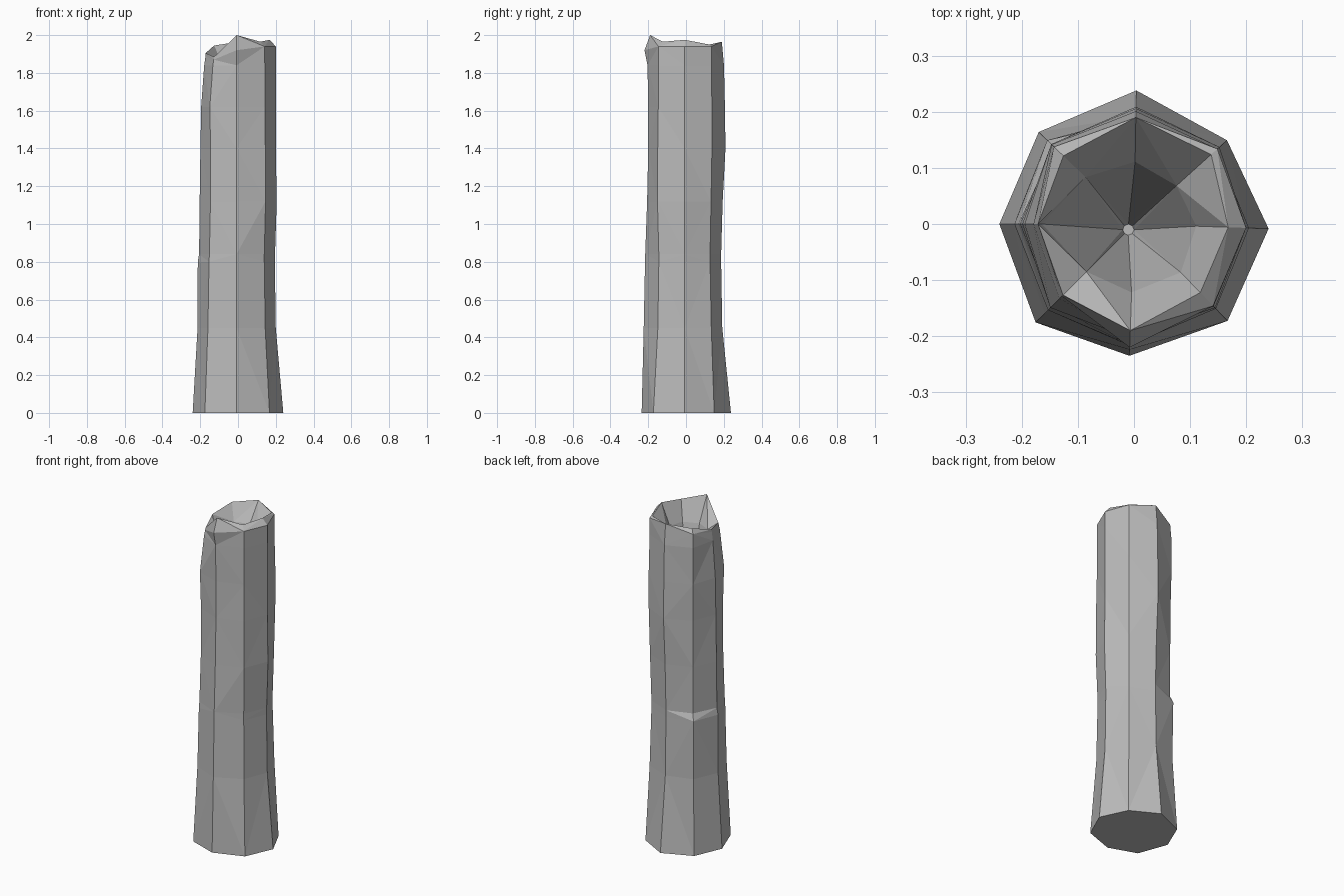
import bpy, bmesh
from math import cos, sin, radians

cube = bpy.data.objects.get("Cube")
if cube:
    bpy.data.objects.remove(cube, do_unlink=True)

# One grey stone material
stone = bpy.data.materials.new("grey_stone")
stone.use_nodes = True
grey = (0.5, 0.5, 0.5, 1)
stone.diffuse_color = grey
stone.node_tree.nodes["Principled BSDF"].inputs["Base Color"].default_value = grey

# Corner directions, starting at +x and going counter-clockwise
ANGLES = [radians(a) for a in (-2, 42, 89, 136, 180, 225, 268, 314)]

# Worn shaft: height, then corner radii in thousandths
SHAFT = [
    (0.00, (240, 223, 238, 236, 240, 248, 235, 240)),
    (0.45, (200, 200, 192, 210, 214, 225, 224, 207)),
    (0.80, (195, 190, 186, 215, 213, 217, 217, 200)),
    (0.84, (196, 190, 186, 196, 206, 214, 216, 200)),
    (1.12, (205, 198, 194, 198, 203, 206, 206, 210)),
    (1.40, (200, 205, 209, 200, 199, 205, 200, 208)),
    (1.62, (200, 205, 206, 205, 195, 211, 200, 204)),
    (1.84, (200, 200, 201, 204, 179, 188, 204, 204)),
]

# Broken top: corner radii and heights
EDGE_R = (200, 200, 191, 198, 172, 182, 220, 203)
EDGE_Z = (1.94, 1.94, 1.95, 1.92, 1.89, 1.87, 1.92, 1.94)
LIP_R = (168, 185, 190, 175, 171, 179, 190, 170)
LIP_Z = (1.975, 1.95, 1.965, 1.945, 1.905, 1.885, 2.0, 1.965)
BOWL_R = (111, 102, 111, 120, 164, 120, 122, 120)

bm = bmesh.new()


def ring(radii, heights, cx=0, cy=0):
    return [bm.verts.new((cx + r / 1000 * cos(a), cy + r / 1000 * sin(a), z))
            for r, a, z in zip(radii, ANGLES, heights)]


def bridge(low, high, flip):
    """Join two rings with triangles, alternating the diagonal."""
    n = len(low)
    for i in range(n):
        j = (i + 1) % n
        a, b, c, d = low[i], low[j], high[j], high[i]
        if (i + flip) % 2:
            bm.faces.new((a, b, c))
            bm.faces.new((a, c, d))
        else:
            bm.faces.new((a, b, d))
            bm.faces.new((b, c, d))


# Shaft, chipped edge, lip, then the hollow running down to a small floor
rings = [ring(radii, [z] * 8) for z, radii in SHAFT]
rings.append(ring(EDGE_R, EDGE_Z))
rings.append(ring(LIP_R, LIP_Z))
rings.append(ring(BOWL_R, [1.85] * 8))
rings.append(ring([10] * 8, [1.45] * 8, -0.01, -0.01))

for k, (low, high) in enumerate(zip(rings, rings[1:])):
    bridge(low, high, k)
bm.faces.new(rings[0][::-1])
bm.faces.new(rings[-1])
bmesh.ops.recalc_face_normals(bm, faces=bm.faces[:])

mesh = bpy.data.meshes.new("broken_pillar")
bm.to_mesh(mesh)
bm.free()
mesh.materials.append(stone)
pillar = bpy.data.objects.new("broken_pillar", mesh)
bpy.context.collection.objects.link(pillar)
